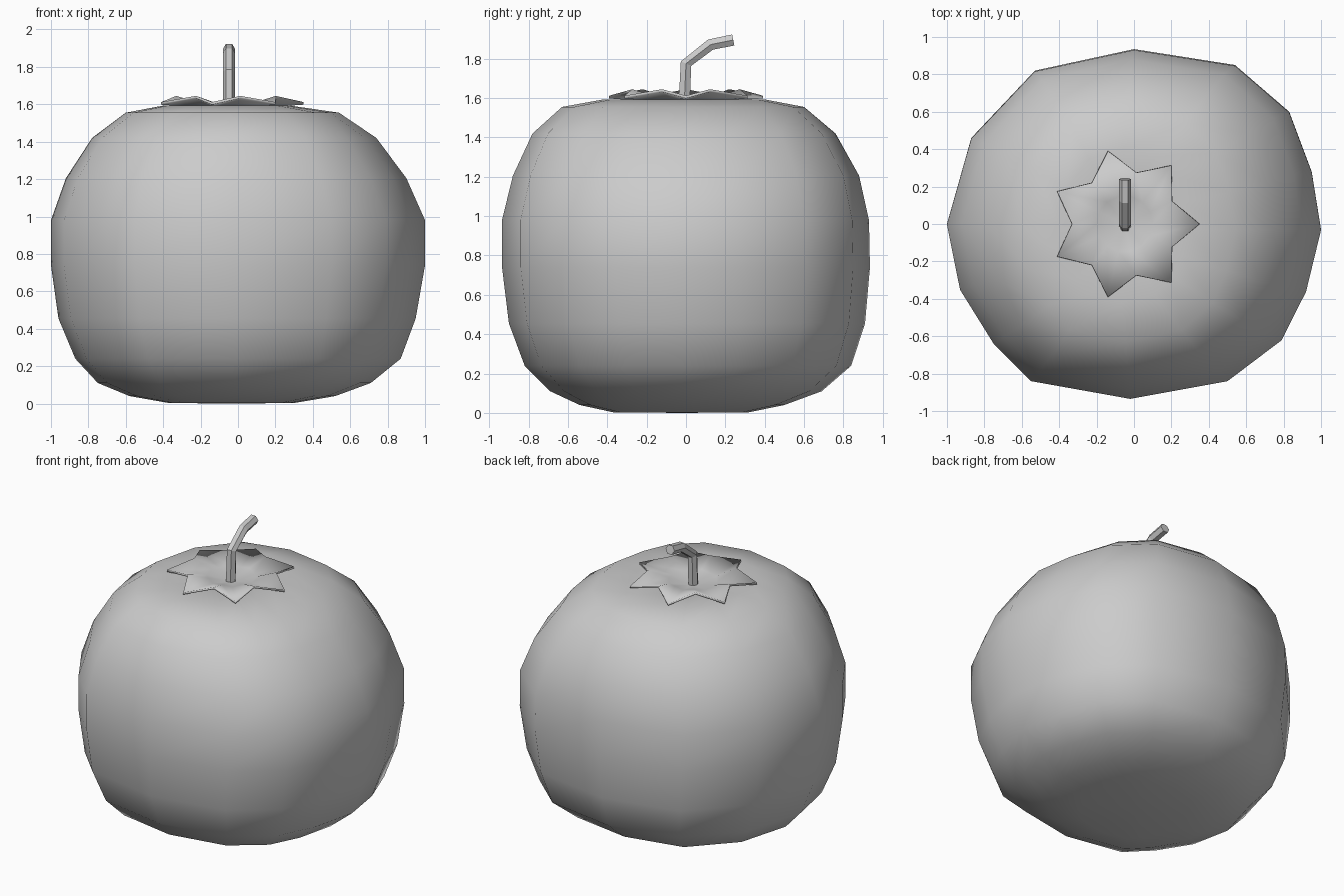
import bpy, math
from mathutils import Vector

if "Cube" in bpy.data.objects:
    bpy.data.objects.remove(bpy.data.objects["Cube"])


def make(name, verts, faces, smooth=None):
    me = bpy.data.meshes.new(name)
    me.from_pydata(verts, [], faces)
    ob = bpy.data.objects.new(name, me)
    bpy.context.collection.objects.link(ob)
    bpy.context.view_layer.objects.active = ob
    for o in bpy.data.objects:
        o.select_set(o == ob)
    if smooth:
        bpy.ops.object.shade_smooth_by_angle(angle=math.radians(smooth))
    return ob


def bridge(rings, n):
    return [(r * n + i, r * n + (i + 1) % n, (r + 1) * n + (i + 1) % n, (r + 1) * n + i)
            for r in range(rings - 1) for i in range(n)]


# Fruit: uneven outline scaled into stacked rings (xmin, xmax, ymin, ymax, z)
outline = [(1, -.03), (.95, .28), (.83, .60), (.54, .85), (0, .935), (-.53, .82), (-.87, .46),
           (-1, 0), (-.93, -.35), (-.75, -.64), (-.55, -.84), (-.02, -.935), (.5, -.84),
           (.79, -.62), (.92, -.36)]
rings = [(-.37, .30, -.37, .32, .003), (-.58, .52, -.54, .50, .04), (-.75, .71, -.69, .69, .11),
         (-.87, .87, -.82, .84, .24), (-.96, .95, -.90, .91, .455), (-1, 1, -.935, .935, .74),
         (-1, 1, -.935, .93, .98), (-.92, .90, -.88, .88, 1.205), (-.78, .74, -.78, .76, 1.42),
         (-.60, .54, -.63, .60, 1.555), (-.40, .28, -.42, .40, 1.593), (-.22, .12, -.17, .17, 1.575)]
verts = []
for x0, x1, y0, y1, z in rings:
    for x, y in outline:
        verts.append(((x0 + x1) / 2 + x * (x1 - x0) / 2,
                      (y0 + y1) / 2 + y / .935 * (y1 - y0) / 2, z))
n = len(outline)
faces = bridge(len(rings), n)
verts += [(-.035, -.02, 0), (-.05, 0, 1.54)]
b, t = len(verts) - 2, len(verts) - 1
last = (len(rings) - 1) * n
for i in range(n):
    j = (i + 1) % n
    faces += [(b, j, i), (t, last + i, last + j)]
make("fruit", verts, faces, 80)

# Calyx: seven pointed leaves dipping to the middle
N = 14
cx = -.05
verts = [(cx, 0, 1.565)]
for ring in range(2):
    for i in range(N):
        a = math.pi * i / 7
        tip = i % 2 == 0
        r = (.15 if ring == 0 else (.40 if tip else .28))
        z = (1.595 if tip else 1.605) if ring == 0 else (1.612 if tip else 1.645)
        verts.append((cx + r * math.cos(a), r * math.sin(a), z))
faces = []
for i in range(N):
    j = (i + 1) % N
    faces.append((0, 1 + i, 1 + j))
    faces.append((1 + i, 1 + N + i, 1 + N + j, 1 + j))
calyx = make("calyx", verts, faces, 30)
sol = calyx.modifiers.new("thickness", 'SOLIDIFY')
sol.thickness = .014
sol.offset = -1

# Stem: six-sided tube bending backwards
path = [Vector((-.048, -.01, 1.55)), Vector((-.048, 0, 1.775)),
        Vector((-.048, .125, 1.872)), Vector((-.048, .24, 1.895))]
verts = []
for k, p in enumerate(path):
    d = (path[min(k + 1, 3)] - path[max(k - 1, 0)]).normalized()
    side = Vector((1, 0, 0))
    up = d.cross(side)
    for i in range(6):
        a = math.pi * i / 3
        verts.append(p + .033 * (side * math.cos(a) + up * math.sin(a)))
faces = bridge(4, 6) + [tuple(range(5, -1, -1)), tuple(range(18, 24))]
make("stem", verts, faces)
